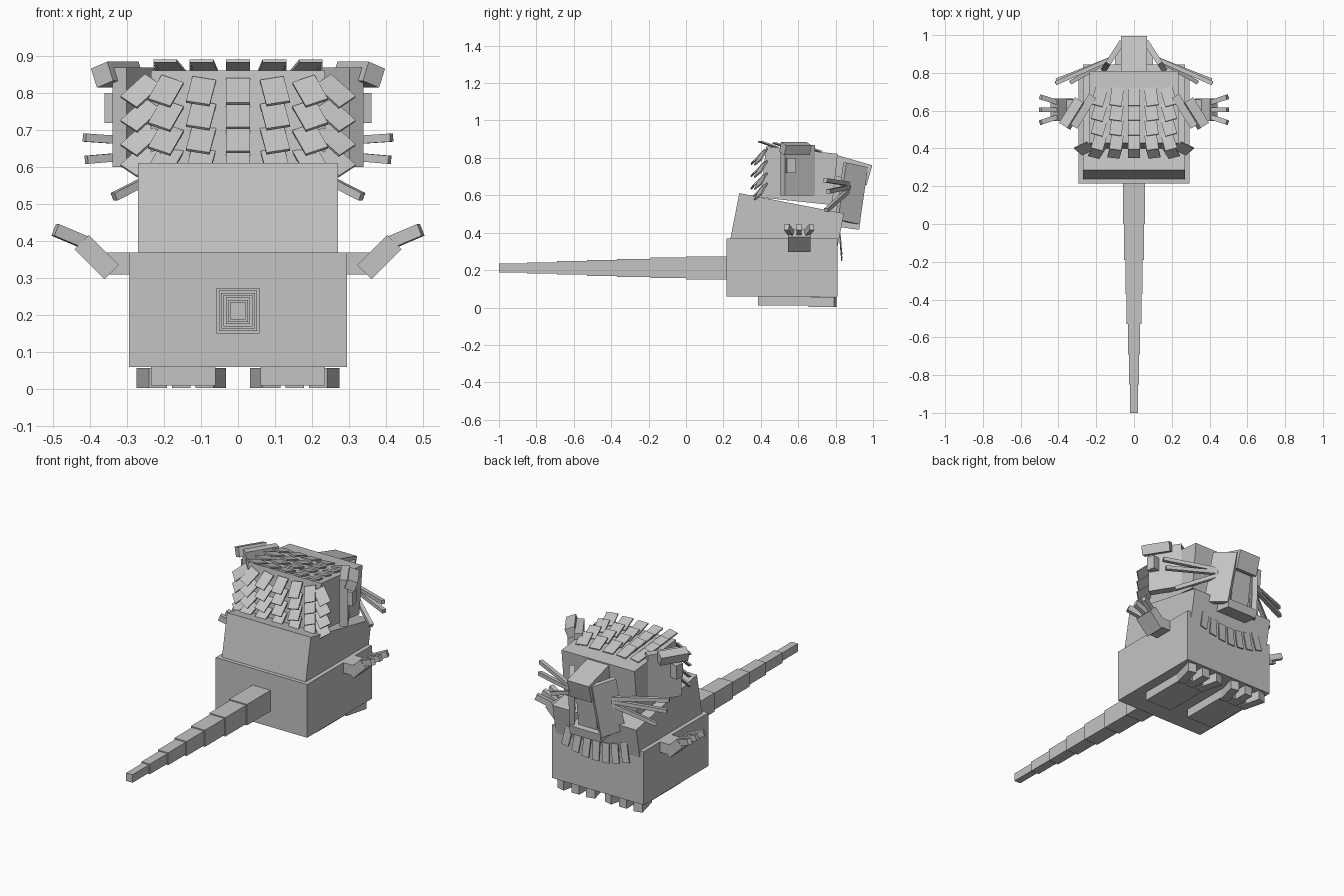
import bpy
from math import radians
from mathutils import Vector

old = bpy.data.objects.get("Cube")
if old:
    bpy.data.objects.remove(old, do_unlink=True)

grey = bpy.data.materials.new("plain_grey")
grey.use_nodes = True
grey.diffuse_color = (0.55, 0.55, 0.55, 1)
grey.node_tree.nodes["Principled BSDF"].inputs["Base Color"].default_value = (0.55, 0.55, 0.55, 1)


def box(name, center, size, rot=(0, 0, 0)):
    bpy.ops.mesh.primitive_cube_add(size=1, location=center,
                                    rotation=[radians(a) for a in rot])
    ob = bpy.context.object
    ob.name = name
    ob.scale = size
    ob.data.materials.append(grey)
    return ob


def pair(name, center, size, rot=(0, 0, 0)):
    """The same box on the left (+x) and right (-x)."""
    for side, s in (("left", 1), ("right", -1)):
        box(f"{side}_{name}", (s * center[0], center[1], center[2]), size,
            (rot[0], s * rot[1], s * rot[2]))


def bar_pair(name, a, b, width):
    """A thin square bar from a to b, on both sides."""
    for side, s in (("left", 1), ("right", -1)):
        p = Vector((s * a[0], a[1], a[2]))
        q = Vector((s * b[0], b[1], b[2]))
        ob = box(f"{side}_{name}", (p + q) / 2, (width, width, (q - p).length))
        ob.rotation_euler = (q - p).to_track_quat("Z", "Y").to_euler()


# Body
box("lower_body", (0, 0.513, 0.215), (0.59, 0.595, 0.31))
box("upper_body", (0, 0.536, 0.41), (0.54, 0.57, 0.30), (-11, 0, 0))

# Tail, stepping down towards the tip
joints = [0.25, 0.0, -0.19, -0.37, -0.53, -0.69, -0.85, -1.0]
for i, (start, end) in enumerate(zip(joints, joints[1:])):
    w = 0.116 - 0.0125 * i
    box(f"tail_segment_{i}", (0, (start + end) / 2, 0.212), (w, start - end, w + 0.006))

# Feet with splayed toes
pair("foot", (0.148, 0.55, 0.037), (0.175, 0.33, 0.055))
for i, offset in enumerate((-1, 0, 1)):
    pair(f"toe_{i}", (0.153 + 0.08 * offset, 0.73, 0.03), (0.05, 0.14, 0.054),
         (0, 0, -14 * offset))

# Arms, hands and fingers
pair("arm", (0.315, 0.605, 0.34), (0.11, 0.11, 0.06))
pair("hand", (0.382, 0.605, 0.357), (0.115, 0.12, 0.055), (0, -45, 0))
for i, offset in enumerate((-1, 0, 1)):
    pair(f"finger_{i}", (0.45, 0.605 + 0.053 * offset, 0.412), (0.1, 0.026, 0.034),
         (0, -22, 18 * offset))

# Head and ears
box("head", (0, 0.605, 0.705), (0.47, 0.385, 0.275), (-6, 0, 0))
pair("ear", (0.27, 0.597, 0.735), (0.045, 0.19, 0.27), (0, 0, 32))
pair("ear_upper_tuft", (0.325, 0.585, 0.85), (0.055, 0.16, 0.055), (0, 20, 32))
pair("ear_lower_tuft", (0.333, 0.56, 0.76), (0.045, 0.05, 0.08), (0, 0, 12))

# Snout
box("snout_bridge", (0, 0.885, 0.735), (0.14, 0.2, 0.11), (-16, 0, 0))
box("muzzle", (0, 0.85, 0.6), (0.12, 0.14, 0.26), (-8, 0, 0))
box("chin", (0, 0.86, 0.45), (0.2, 0.14, 0.05), (-8, 0, 0))
pair("cheek", (0.115, 0.885, 0.61), (0.03, 0.14, 0.31), (-10, 0, 33))

# Whiskers
for i, tip in enumerate(((0.415, 0.745, 0.68), (0.41, 0.76, 0.62), (0.335, 0.75, 0.52))):
    bar_pair(f"whisker_{i}", (0.12, 0.875, 0.66 - 0.015 * i), tip, 0.022)

# Fringe hanging across the chest
for i in range(7):
    k = i - 3
    box(f"chest_fringe_{i}", (0.062 * k, 0.828, 0.305 + 0.004 * k * k),
        (0.045, 0.006, 0.11), (5, -4 * k, 0))

# Quill plates down the back of the head
for row, z in enumerate((0.805, 0.74, 0.675, 0.62)):
    for col in range(4):
        yaw = (0, 6, 14, 40)[col]
        spot = ((0, 0.1, 0.195, 0.262)[col], 0.385 + 0.015 * (col == 3), z)
        size, rot = (0.065, 0.008, 0.095), (-45, -9 * col, yaw)
        if col:
            pair(f"back_quill_{row}_{col}", spot, size, rot)
        else:
            box(f"back_quill_{row}", spot, size, rot)

# Quill plates over the top of the head, raised towards the back
for row in range(4):
    y = 0.44 + 0.078 * row
    for col in range(3):
        spot = (0.092 * col, y, 0.872 - 0.1 * (y - 0.44))
        size, rot = (0.065, 0.1, 0.008), (-18, 0, 8 * col)
        if col:
            pair(f"top_quill_{row}_{col}", spot, size, rot)
        else:
            box(f"top_quill_{row}", spot, size, rot)
